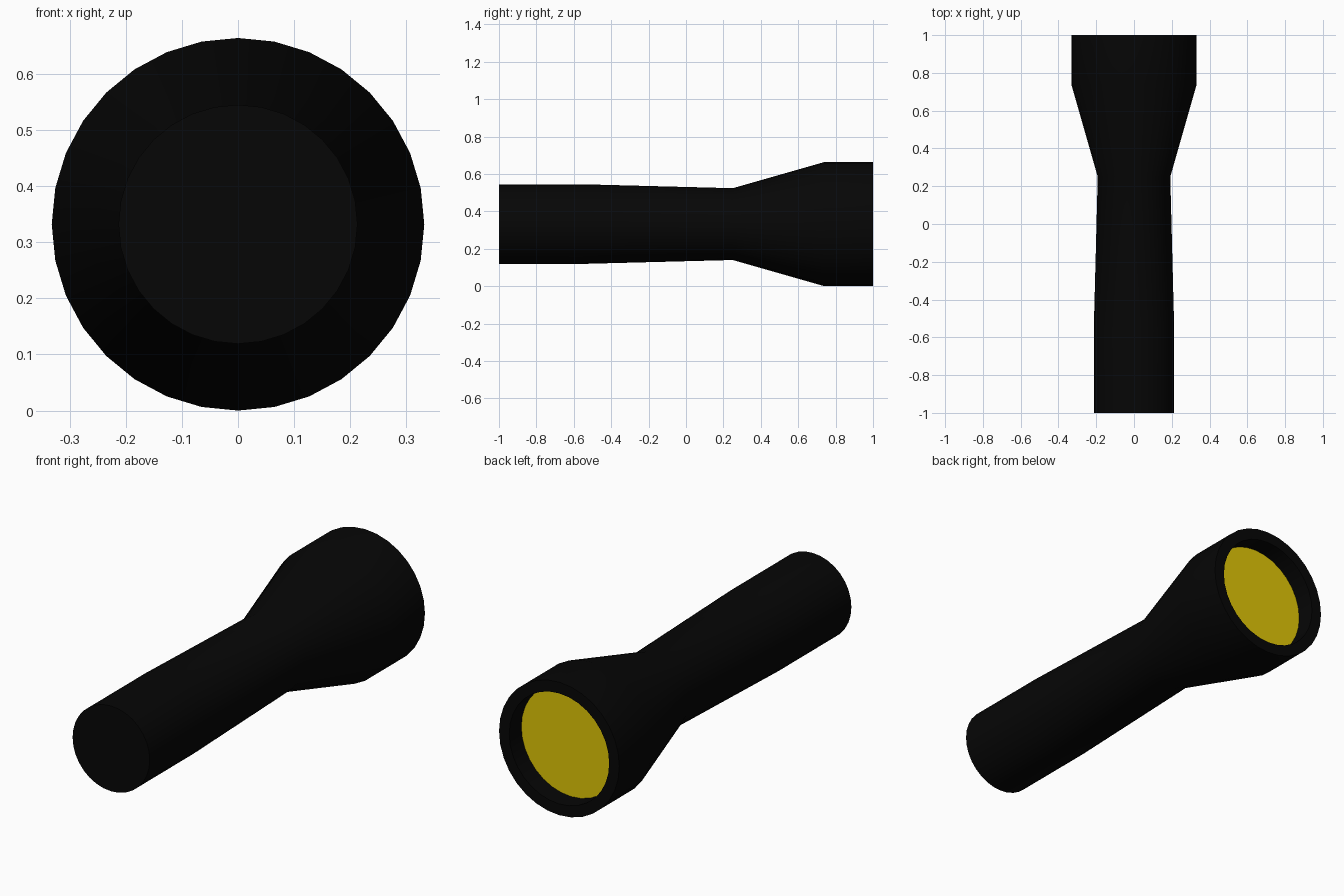
import bpy
import bmesh
import math
from mathutils import Matrix, Vector

cube = bpy.data.objects.get("Cube")
if cube:
    bpy.data.objects.remove(cube, do_unlink=True)

SIDES = 32
AXIS_HEIGHT = 0.332


def make_material(name, colour):
    mat = bpy.data.materials.new(name)
    mat.use_nodes = True
    mat.diffuse_color = colour
    bsdf = next(n for n in mat.node_tree.nodes if n.type == "BSDF_PRINCIPLED")
    bsdf.inputs["Base Color"].default_value = colour
    bsdf.inputs["Roughness"].default_value = 0.6
    return mat


def lathe(name, profile, material):
    """Turn a (radius, y) profile around the y axis; both ends lie on the axis."""
    bm = bmesh.new()
    verts = [bm.verts.new((0, y, r)) for r, y in profile]
    edges = [bm.edges.new(pair) for pair in zip(verts, verts[1:])]
    bmesh.ops.spin(bm, geom=verts + edges, cent=(0, 0, 0), axis=(0, 1, 0),
                   angle=math.tau, steps=SIDES, use_duplicate=False)
    bmesh.ops.remove_doubles(bm, verts=bm.verts, dist=0.0001)
    bmesh.ops.recalc_face_normals(bm, faces=bm.faces)
    bmesh.ops.transform(bm, verts=bm.verts,
                        matrix=Matrix.Translation(Vector((0, 0, AXIS_HEIGHT))))
    mesh = bpy.data.meshes.new(name)
    bm.to_mesh(mesh)
    bm.free()
    mesh.materials.append(material)
    obj = bpy.data.objects.new(name, mesh)
    bpy.context.collection.objects.link(obj)
    bpy.ops.object.select_all(action="DESELECT")
    obj.select_set(True)
    bpy.context.view_layer.objects.active = obj
    bpy.ops.object.shade_smooth_by_angle(angle=math.radians(30))
    return obj


black = make_material("black_casing", (0.0018, 0.0018, 0.0018, 1))
yellow = make_material("yellow_lens", (0.75, 0.57, 0.002, 1))

# Casing: straight grip, tapering neck, flared head and recessed front
LENS_Y = 0.905
lathe("casing", [
    (0, -1), (0.213, -1), (0.213, -0.56), (0.192, 0.25),
    (0.332, 0.74), (0.332, 1), (0.276, 1),
    (0.276, LENS_Y - 0.008), (0, LENS_Y - 0.008),
], black)

# Lens: thin disc at the bottom of the recess
lathe("lens", [
    (0, LENS_Y - 0.008), (0.2755, LENS_Y - 0.008), (0.2755, LENS_Y), (0, LENS_Y),
], yellow)
